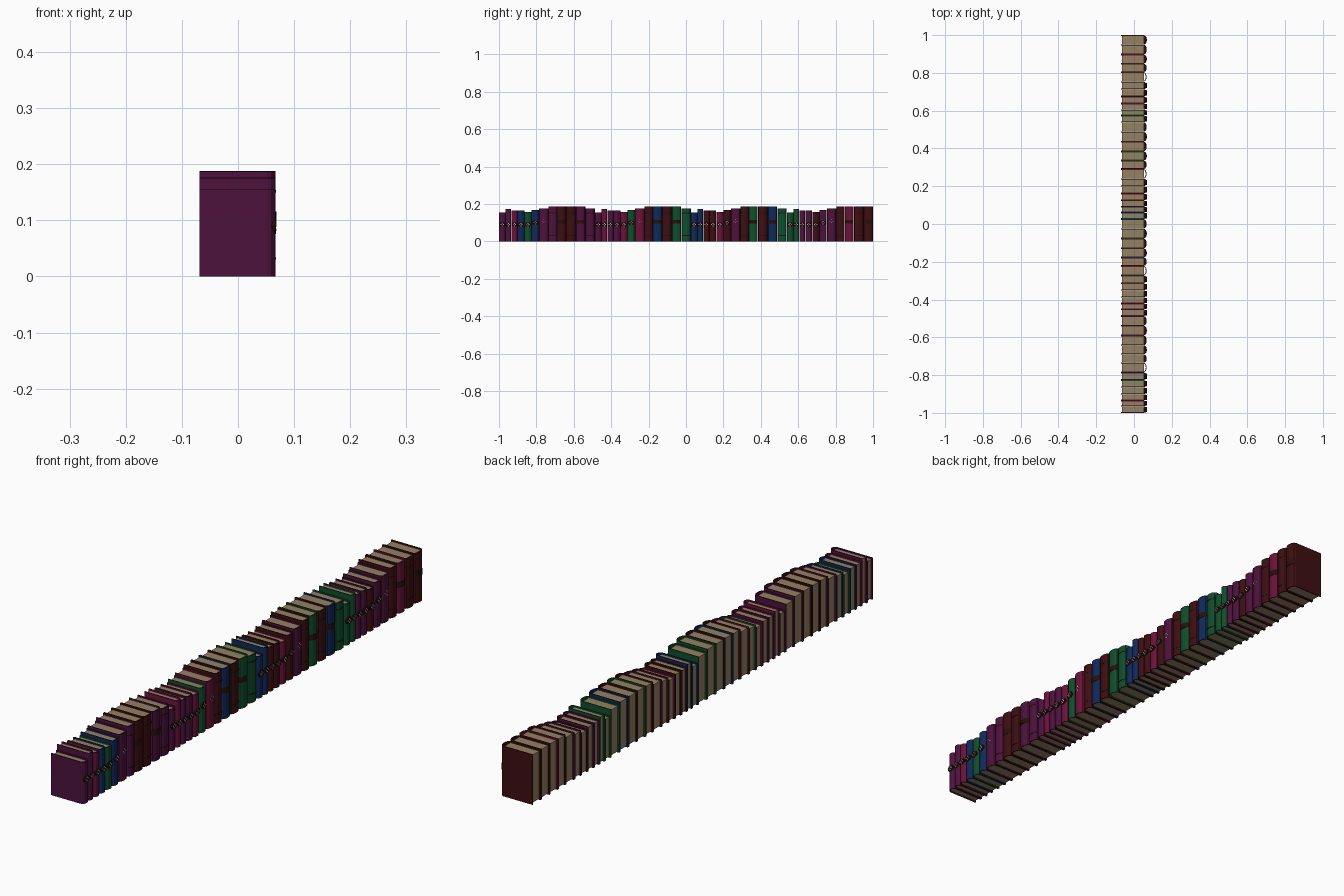
import bpy, bmesh, math
from mathutils import Vector, Matrix

if "Cube" in bpy.data.objects:
    bpy.data.objects.remove(bpy.data.objects["Cube"])


def material(name, rgb):
    m = bpy.data.materials.new(name)
    m.diffuse_color = (*rgb, 1)
    m.use_nodes = True
    m.node_tree.nodes["Principled BSDF"].inputs["Base Color"].default_value = m.diffuse_color
    return m


MATS = {
    'P': material("purple_cloth", (0.075, 0.006, 0.046)),
    'C': material("crimson_cloth", (0.150, 0.006, 0.042)),
    'B': material("blue_cloth", (0.005, 0.022, 0.105)),
    'G': material("green_cloth", (0.005, 0.075, 0.025)),
    'M': material("maroon_cloth", (0.048, 0.0045, 0.006)),
    'page': material("paper", (0.300, 0.220, 0.118)),
    'dark': material("dark_leather", (0.021, 0.005, 0.004)),
    'pale': material("pale_ornament", (0.45, 0.42, 0.42)),
}


def finish(bm, name, mat):
    bmesh.ops.recalc_face_normals(bm, faces=bm.faces)
    me = bpy.data.meshes.new(name)
    bm.to_mesh(me)
    bm.free()
    ob = bpy.data.objects.new(name, me)
    me.materials.append(mat)
    bpy.context.collection.objects.link(ob)
    return ob


def prism(name, pts, z0, z1, mat):
    """Extrude an xy outline from z0 to z1."""
    bm = bmesh.new()
    face = bm.faces.new([bm.verts.new((x, y, z0)) for x, y in pts])
    ext = bmesh.ops.extrude_face_region(bm, geom=[face])
    up = [v for v in ext['geom'] if isinstance(v, bmesh.types.BMVert)]
    bmesh.ops.translate(bm, verts=up, vec=(0, 0, z1 - z0))
    return finish(bm, name, mat)


def arc(yc, half, x0, depth, n=6):
    """Rounded spine outline from the low-y side to the high-y side."""
    return [(x0 + depth * math.cos(a), yc + half * math.sin(a))
            for a in (math.pi * (i / n - 0.5) for i in range(n + 1))]


def ornament(name, yc, zc, step, x):
    """Four pale studs in a diamond."""
    bm = bmesh.new()
    for dy, dz in ((1, 0), (-1, 0), (0, 1), (0, -1)):
        mtx = Matrix.Translation((x, yc + dy * step, zc + dz * step))
        bmesh.ops.create_cube(bm, size=1, matrix=mtx @ Matrix.Diagonal((0.003, 0.0045, 0.0045, 1)))
    finish(bm, name, MATS['pale'])


def medallion(name, yc, zc, r):
    """Dark octagonal boss on the spine."""
    bm = bmesh.new()
    mtx = Matrix.Translation((0.0595, yc, zc)) @ Matrix.Rotation(math.pi / 2, 4, 'Y')
    bmesh.ops.create_cone(bm, cap_ends=True, segments=8, radius1=r, radius2=r * 0.9,
                          depth=0.016, matrix=mtx)
    finish(bm, name, MATS['dark'])


T = 0.004          # cover board thickness
X_BACK, X_SPINE, DEPTH = -0.069, 0.052, 0.0145


def book(i, kind, y0, y1, h, colour):
    y0, y1 = y0 + 0.0005, y1 - 0.0005
    yc, half = (y0 + y1) / 2, (y1 - y0) / 2
    # U-shaped cover with rounded spine
    outer = [(X_BACK, y0)] + arc(yc, half, X_SPINE, DEPTH) + [(X_BACK, y1)]
    inner = [(X_BACK, y0 + T)] + arc(yc, half - T, X_SPINE, DEPTH - T) + [(X_BACK, y1 - T)]
    prism(f"cover_{i}", outer + inner[::-1], 0, h, MATS[colour])
    # page block
    a, b = y0 + T * 0.9, y1 - T * 0.9
    prism(f"pages_{i}", [(-0.064, a), (0.054, a), (0.054, b), (-0.064, b)],
          0.004, h - 0.005, MATS['page'])
    # spine decoration
    if kind < 6:
        zc = 0.09 if kind < 5 else 0.1
        medallion(f"medallion_{i}", yc, zc, min(half * 0.9, 0.0155))
        ornament(f"studs_{i}", yc, zc, 0.0065, 0.0674)
    elif kind == 6:
        ornament(f"studs_{i}", yc, 0.108, 0.008, 0.0655)
    elif kind in (8, 10):
        band = arc(yc, half, X_SPINE, DEPTH + 0.002)
        prism(f"spine_band_{i}", band, 0.096, 0.116, MATS['dark'])
    else:
        for z in (0.03, 0.15):
            band = arc(yc, half, X_SPINE, DEPTH + 0.001)
            prism(f"spine_rib_{i}", band, z, z + 0.004, MATS['dark'])


# Repeating set of twelve volumes: start offsets and heights
START = [0, .035, .066, .099, .136, .174, .214, .265, .31, .358, .41, .462, .513]
HEIGHT = [.155, .175, .165, .165, .157, .168, .176, .187, .188, .187, .186, .177]
COLOURS = ["PPCBGBPPMMPP", "PCPPCGCMBMGG", "BBMMCMPMGMBG", "GGPPMPPMCMM"]

n = 0
for s, row in enumerate(COLOURS):
    for k, c in enumerate(row):
        y0 = -1 + s * START[-1] + START[k]
        y1 = -1 + s * START[-1] + START[k + 1]
        book(n, k, y0, min(y1, 1.0), HEIGHT[k], c)
        n += 1
